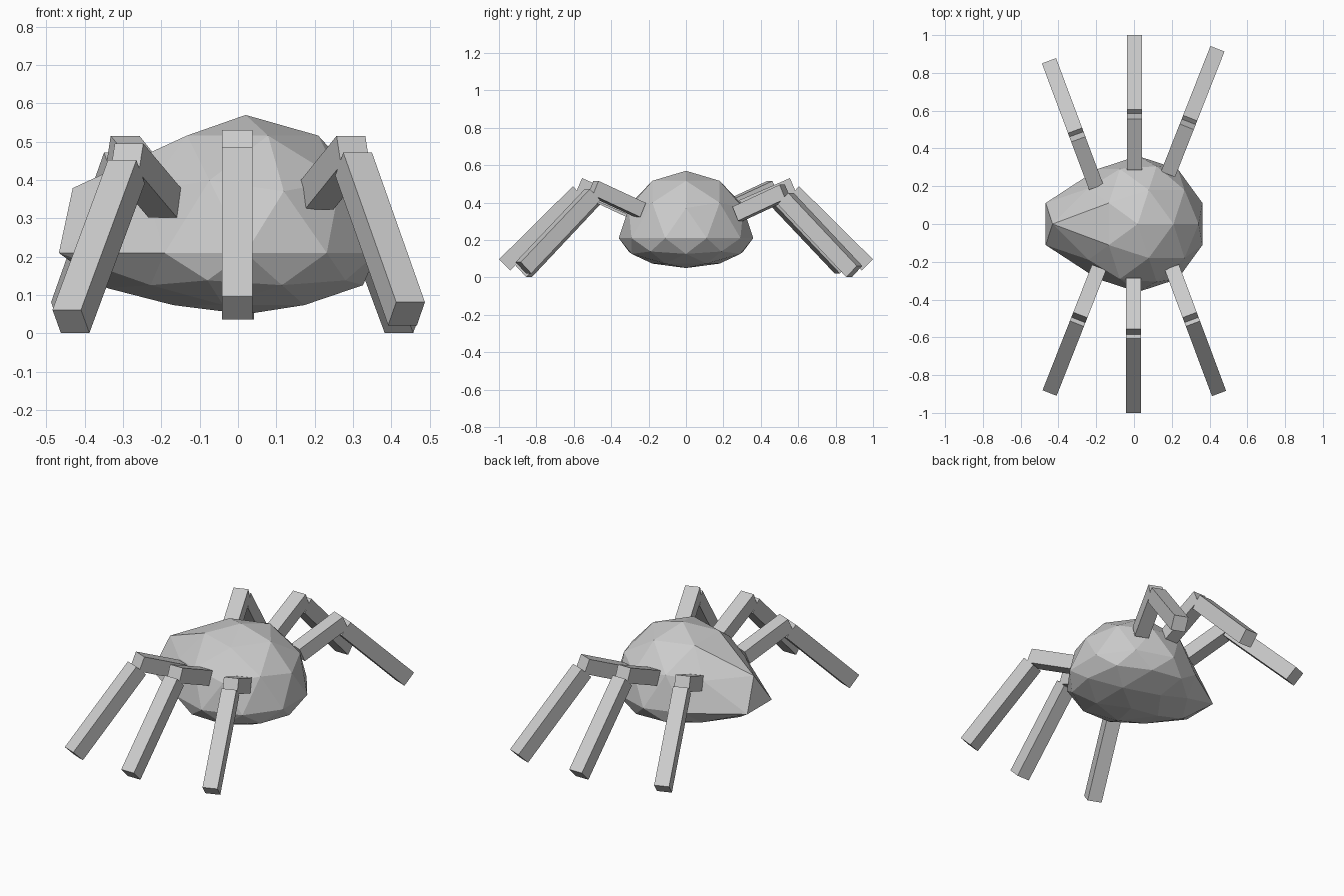
import bpy, bmesh, math
from mathutils import Matrix, Vector

if "Cube" in bpy.data.objects:
    bpy.data.objects.remove(bpy.data.objects["Cube"])

grey = bpy.data.materials.new("plain_grey")
grey.use_nodes = True
colour = (0.6, 0.6, 0.6, 1)
grey.diffuse_color = colour
grey.node_tree.nodes["Principled BSDF"].inputs["Base Color"].default_value = colour


def finish(bm, name):
    bmesh.ops.recalc_face_normals(bm, faces=bm.faces)
    mesh = bpy.data.meshes.new(name)
    bm.to_mesh(mesh)
    bm.free()
    mesh.materials.append(grey)
    obj = bpy.data.objects.new(name, mesh)
    bpy.context.collection.objects.link(obj)
    return obj


# Faceted body: round above, shallow below, drawn out to a blunt point at -x
bm = bmesh.new()
bmesh.ops.create_icosphere(bm, subdivisions=2, radius=1)
for v in bm.verts:
    x, y, z = v.co
    v.co = (0.02 + 0.36 * x, 0.36 * y, 0.21 + z * (0.36 if z > 0 else 0.16))
    if x < -0.8:
        v.co.x -= 0.04 if z < -0.1 else 0.145
        v.co.z -= 0.02 if abs(z) > 0.1 else 0
finish(bm, "body")


def segment(name, corner, length, angle, thick, place):
    """Square bar whose upper inner edge starts at corner (reach, height)."""
    bm = bmesh.new()
    bmesh.ops.create_cube(bm, size=1)
    for v in bm.verts:
        v.co = Vector(((v.co.x + 0.5) * length, v.co.y * 0.08, (v.co.z - 0.5) * thick))
    tilt = Matrix.Rotation(-math.radians(angle), 4, 'Y')
    bm.transform(place @ Matrix.Translation((corner[0], 0, corner[1])) @ tilt)
    finish(bm, name)


# Legs: inner end x, y, drop, and heading in degrees
legs = {
    "front_left": (0.20, -0.228, -0.015, -69.5),
    "front_middle": (-0.002, -0.285, 0, -90),
    "front_right": (-0.185, -0.23, -0.035, -111.5),
    "back_left": (0.18, 0.263, -0.035, 68.5),
    "back_middle": (0.002, 0.285, 0, 90),
    "back_right": (-0.2, 0.195, -0.015, 110.5),
}
for name, (x, y, z, heading) in legs.items():
    place = Matrix.Translation((x, y, z)) @ Matrix.Rotation(math.radians(heading), 4, 'Z')
    segment(name + "_upper_leg", (0, 0.413), 0.295, 23.5, 0.082, place)
    segment(name + "_lower_leg", (0.32, 0.487), 0.555, -44.7, 0.085, place)
